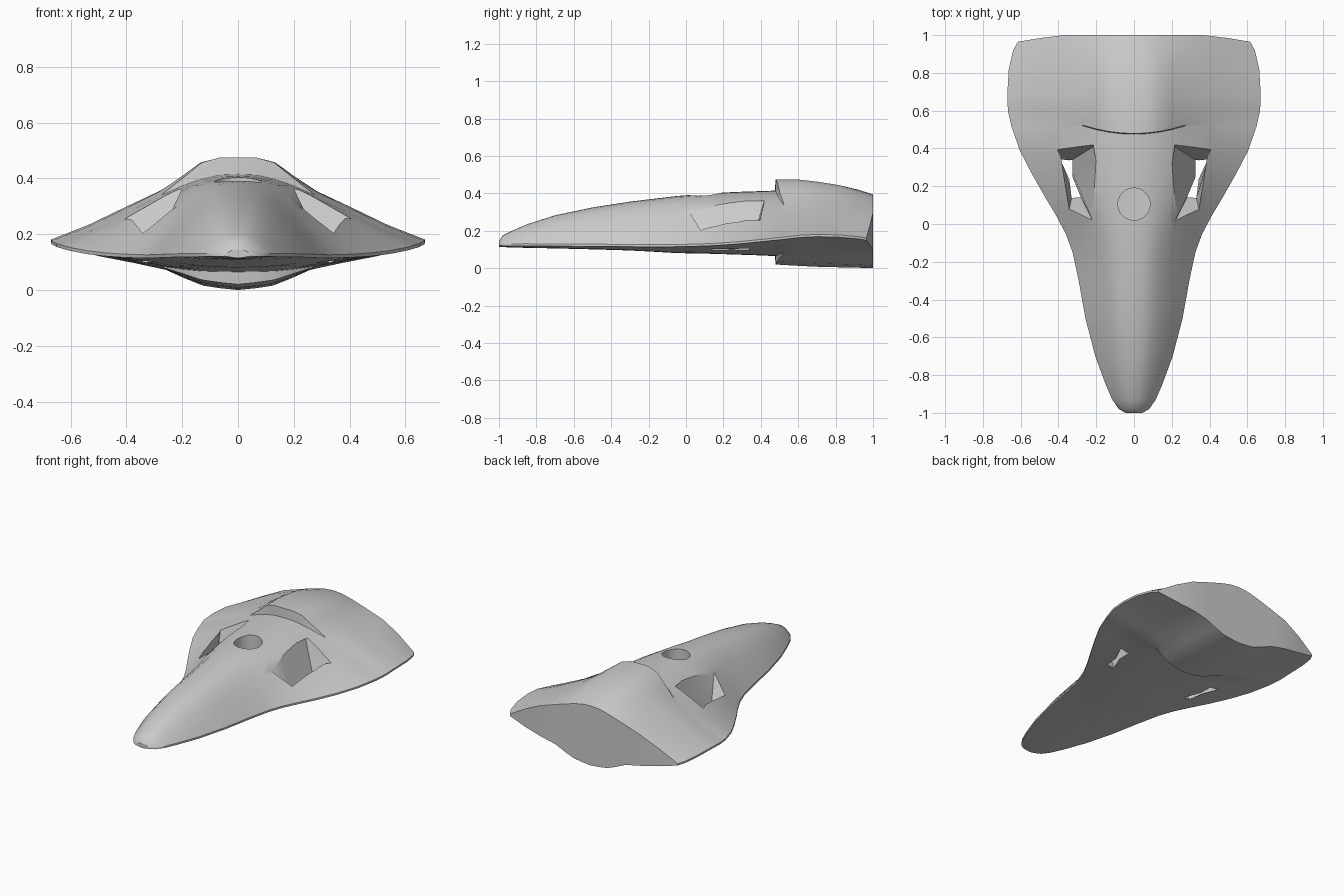
import bpy, bmesh, math

if "Cube" in bpy.data.objects:
    bpy.data.objects.remove(bpy.data.objects["Cube"])

# Half-section sample positions (fraction of half width)
U = [0, .1, .2, .3, .42, .6, .8, 1]

# Section shapes: y -> height fractions above / below the rim
TOP = [(-1, [1, .99, .97, .93, .85, .67, .38, 0]),
       (0, [1, .99, .97, .92, .82, .60, .28, 0]),
       (.475, [1, .99, .93, .84, .70, .46, .20, 0]),
       (.479, [1, 1, .94, .77, .57, .37, .16, 0]),
       (.82, [1, 1, .95, .80, .64, .44, .20, 0]),
       (1, [1, .98, .92, .84, .74, .58, .32, 0])]
BOT = [(-1, [1, .97, .93, .87, .75, .50, .22, 0]),
       (.475, [1, .99, .97, .90, .79, .55, .25, 0]),
       (.479, [1, .95, .88, .72, .54, .37, .17, 0]),
       (1, [1, .96, .90, .74, .52, .36, .20, 0])]

# Hull stations: y, half width, top z, rim z, bottom z
STATIONS = [(-1, .045, .145, .125, .115), (-.98, .08, .175, .125, .113),
            (-.93, .115, .2, .125, .111), (-.85, .15, .235, .125, .109),
            (-.7, .205, .283, .124, .106), (-.5, .257, .325, .123, .101),
            (-.3, .293, .356, .121, .095), (-.15, .325, .374, .12, .087),
            (-.05, .362, .386, .121, .081), (.05, .415, .394, .123, .079),
            (.15, .475, .402, .127, .077), (.27, .543, .408, .135, .073),
            (.39, .605, .412, .147, .069), (.475, .65, .415, .16, .065),
            (.479, .65, .475, .16, .02), (.6, .668, .474, .17, .013),
            (.7, .67, .463, .175, .008), (.82, .663, .444, .172, .005),
            (.92, .64, .42, .163, .003), (1, .615, .395, .156, 0)]


def shape_at(table, y):
    for (y0, a), (y1, b) in zip(table, table[1:]):
        if y <= y1:
            t = (y - y0) / (y1 - y0)
            return [p + (q - p) * t for p, q in zip(a, b)]


def station_y(y, u):
    if .47 < y < .48:                       # curved step front
        return y + .045 * (min(u, .42) / .42) ** 2
    if y == 1:                              # swept tail corners
        return y - .035 * max(0, (u - .65) / .35)
    return y


def mesh_object(name, verts, faces):
    bm = bmesh.new()
    vs = [bm.verts.new(v) for v in verts]
    for f in faces:
        bm.faces.new([vs[i] for i in f])
    bmesh.ops.recalc_face_normals(bm, faces=bm.faces)
    me = bpy.data.meshes.new(name)
    bm.to_mesh(me)
    bm.free()
    ob = bpy.data.objects.new(name, me)
    bpy.context.collection.objects.link(ob)
    return ob


# Hull: loft through the stations
verts, faces = [], []
order = [-i for i in range(7, 0, -1)] + list(range(8))
for y, w, zt, ze, zb in STATIONS:
    f, g = shape_at(TOP, y), shape_at(BOT, y)
    rim = min(.006, (ze - zb) * .4)
    def point(k, top):
        i = abs(k)
        x = math.copysign(U[i] * w, k)
        z = ze + rim + f[i] * (zt - ze - rim) if top else ze - rim - g[i] * (ze - rim - zb)
        return (x, station_y(y, U[i]), z)
    verts += [point(k, True) for k in order] + [point(k, False) for k in reversed(order)]
N = 30
for s in range(len(STATIONS) - 1):
    for k in range(N):
        a, b = s * N + k, s * N + (k + 1) % N
        faces.append((a, b, b + N, a + N))
for base in (0, (len(STATIONS) - 1) * N):   # end caps
    for k in range(14):
        faces.append((base + k, base + k + 1, base + 28 - k, base + 29 - k))
hull = mesh_object("hull", verts, faces)

# Side opening cutters: tapered shafts, front ramp sloping down to the rear
LOW = [(.28, .14), (.33, .14), (.39, .34), (.325, .34)]
HIGH = [(.22, .02), (.355, .02), (.41, .41), (.23, .40)]
cutters = []
for side in (-1, 1):
    cv = []
    for t in (-.35, 1.3):
        for (x0, y0), (x1, y1) in zip(LOW, HIGH):
            cv.append((side * (x0 + (x1 - x0) * t), y0 + (y1 - y0) * t, .1 + .2 * t))
    cf = [(0, 1, 2, 3), (4, 5, 6, 7)] + [(i, (i + 1) % 4, (i + 1) % 4 + 4, i + 4) for i in range(4)]
    cutters.append(mesh_object("side_opening_cutter", cv, cf))

# Round socket cutter
bpy.ops.mesh.primitive_cylinder_add(vertices=40, radius=.085, depth=.3, location=(0, .105, .37))
bpy.context.object.name = "socket_cutter"
cutters.append(bpy.context.object)

bpy.ops.object.select_all(action='DESELECT')
hull.select_set(True)
bpy.context.view_layer.objects.active = hull
for c in cutters:
    c.hide_render = True
    m = hull.modifiers.new("cut", 'BOOLEAN')
    m.operation, m.solver, m.object = 'DIFFERENCE', 'EXACT', c
    bpy.ops.object.modifier_apply(modifier=m.name)
for c in cutters:
    bpy.data.objects.remove(c)
bpy.ops.object.shade_smooth_by_angle(angle=math.radians(32))
